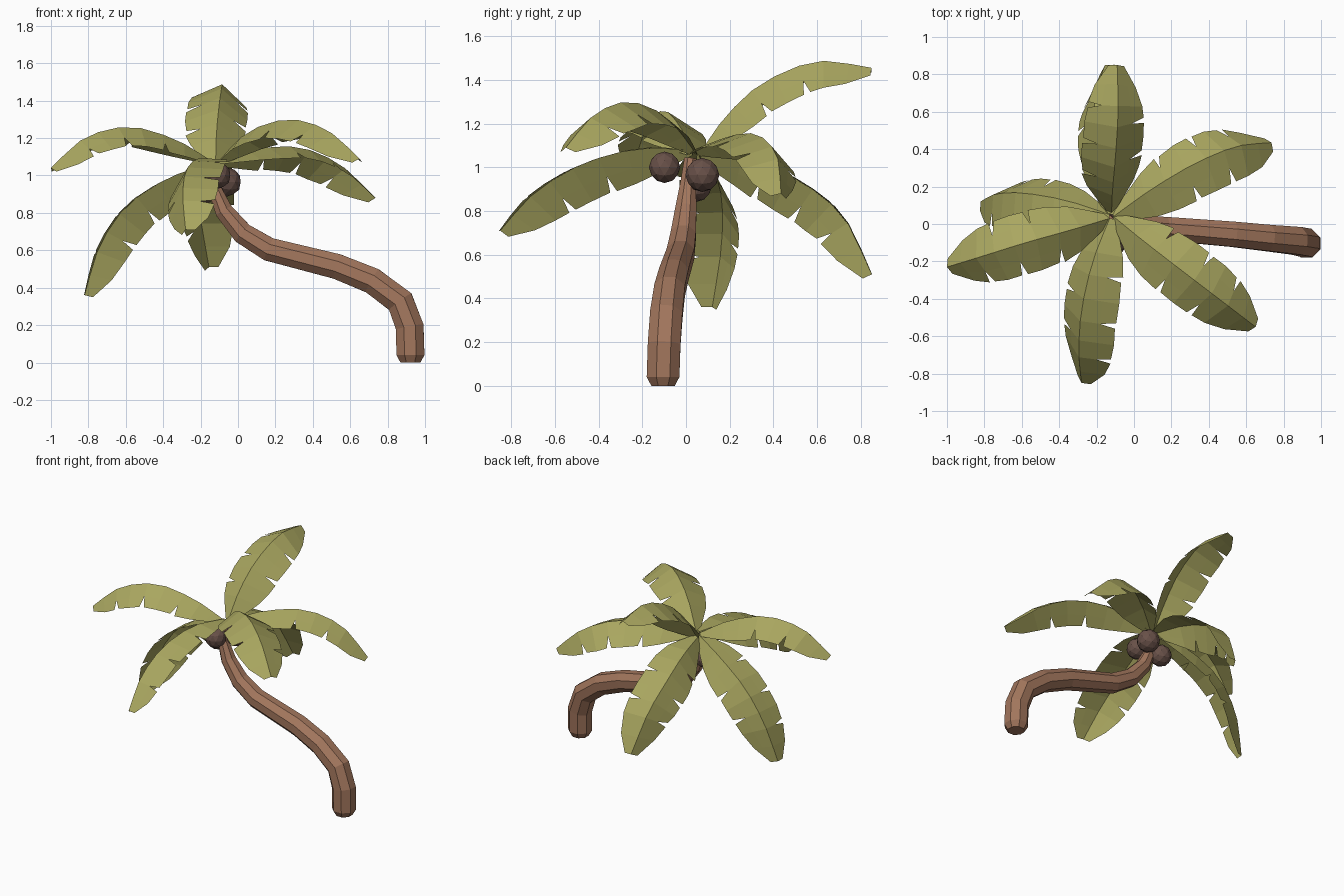
import bpy, bmesh, math
from mathutils import Vector as V

if "Cube" in bpy.data.objects:
    bpy.data.objects.remove(bpy.data.objects["Cube"])


def material(name, rgb):
    m = bpy.data.materials.new(name)
    m.diffuse_color = (*rgb, 1)
    m.use_nodes = True
    m.node_tree.nodes["Principled BSDF"].inputs["Base Color"].default_value = m.diffuse_color
    return m


LEAF = material("olive leaf", (0.40, 0.385, 0.117))
BARK = material("brown bark", (0.36, 0.18, 0.108))
NUT = material("dark coconut", (0.14, 0.082, 0.066))


def finish(bm, name, mat):
    me = bpy.data.meshes.new(name)
    bm.to_mesh(me)
    bm.free()
    me.materials.append(mat)
    ob = bpy.data.objects.new(name, me)
    bpy.context.collection.objects.link(ob)
    return ob


def spline(pts, t):
    """Catmull-Rom point at t in 0..1 along the given points."""
    p = [V(q) for q in pts]
    p = [2 * p[0] - p[1]] + p + [2 * p[-1] - p[-2]]
    n = len(pts) - 1
    i = min(int(t * n), n - 1)
    u = t * n - i
    a, b, c, d = p[i:i + 4]
    return 0.5 * (2 * b + (c - a) * u + (2 * a - 5 * b + 4 * c - d) * u ** 2
                  + (3 * b - a - 3 * c + d) * u ** 3)


# Trunk: eight-sided tube along a leaning path (x, y, z, radius)
path = [(.922, -.105, 0, .058), (.922, -.105, .04, .081), (.918, -.1, .19, .081),
        (.868, -.09, .325, .08), (.718, -.075, .437, .076), (.53, -.055, .513, .073),
        (.165, -.025, .605, .068), (.025, -.012, .69, .062), (-.075, 0, .81, .052),
        (-.125, .01, .93, .038), (-.14, .02, 1.04, .03)]
bm = bmesh.new()
rings = []
for i, (x, y, z, r) in enumerate(path):
    a, b = V(path[max(i - 1, 0)][:3]), V(path[min(i + 1, len(path) - 1)][:3])
    c = V((x, y, z))
    tan = (b - c).normalized() + (c - a).normalized()
    tan = V((0, 0, 1)) if i < 2 else tan.normalized()
    side = (V((0, 1, 0)) - tan * tan.y).normalized()
    up = side.cross(tan)
    angs = [math.tau * (k + .5) / 8 for k in range(8)]
    rings.append([bm.verts.new(c + r * (side * math.cos(t) + up * math.sin(t))) for t in angs])
for a, b in zip(rings, rings[1:]):
    for k in range(8):
        bm.faces.new((a[k], a[(k + 1) % 8], b[(k + 1) % 8], b[k]))
bm.faces.new(rings[0])
bm.faces.new(rings[-1])
bmesh.ops.recalc_face_normals(bm, faces=bm.faces)
finish(bm, "trunk", BARK)

# Coconuts
for i, (c, r) in enumerate([((-.06, .075, .965), .078), ((-.11, -.098, 1.0), .072),
                            ((-.19, .045, .915), .074)]):
    bm = bmesh.new()
    bmesh.ops.create_icosphere(bm, subdivisions=2, radius=r)
    bmesh.ops.translate(bm, verts=bm.verts, vec=c)
    finish(bm, f"coconut_{i + 1}", NUT)

# Leaves: folded sheets along a rib, rolled about it, with V notches torn into each edge
T = [0, .1, .2, .32, .44, .56, .67, .78, .9, 1]
W = [.15, .48, .76, .94, 1, 1, .98, .9, .68, .26]
NOTCH = {1: (3, 5, 7), -1: (4, 6)}


def leaf(name, rib, roll=0, half=.165, droop=.1):
    bm = bmesh.new()
    flat = V(rib[-1]) - V(rib[0])
    level = V((-flat.y, flat.x, 0)).normalized()
    cr, sr = math.cos(math.radians(roll)), math.sin(math.radians(roll))
    pts = []
    for t in T:
        p = spline(rib, t)
        tan = (spline(rib, min(t + .04, 1)) - spline(rib, max(t - .04, 0))).normalized()
        down = level.cross(tan).normalized()
        if down.dot(V((0, 0, -1))) < 0:
            down = -down
        pts.append((p, tan, level * cr - down * sr, down * cr + level * sr))
    mids = [bm.verts.new(p[0]) for p in pts]
    for s in (1, -1):
        inner, before, after = [], [], []
        for i, (p, tan, side, down) in enumerate(pts):
            off = W[i] * (side * s * half + down * droop)
            inner.append(bm.verts.new(p + off * .55))
            if i in NOTCH[s]:
                before.append(bm.verts.new(p + off - tan * .016))
                after.append(bm.verts.new(p + off * .98 + tan * .016))
            else:
                v = bm.verts.new(p + off)
                before.append(v)
                after.append(v)
        for i in range(len(T) - 1):
            for q in ((mids[i], mids[i + 1], inner[i + 1], inner[i]),
                      (inner[i], inner[i + 1], before[i + 1], after[i])):
                bm.faces.new(q if s < 0 else q[::-1])
    bmesh.ops.recalc_face_normals(bm, faces=bm.faces)
    if sum(f.normal.z for f in bm.faces) < 0:
        bmesh.ops.reverse_faces(bm, faces=bm.faces)
    finish(bm, name, LEAF)


leaf("leaf_back_upper", [(-.12, .06, 1.06), (-.115, .18, 1.23), (-.1, .35, 1.385),
                         (-.085, .6, 1.485), (-.09, .85, 1.455)], 10, .165, .11)
leaf("leaf_back_lower", [(-.14, .05, 1.06), (-.19, .3, 1.03), (-.215, .53, .93),
                         (-.2, .72, .77), (-.155, .85, .51)], -32)
leaf("leaf_back_right", [(-.11, .04, 1.07), (.1, .19, 1.14), (.33, .325, 1.15),
                         (.55, .415, 1.055), (.735, .435, .88)], -12)
leaf("leaf_front_right", [(-.11, .04, 1.07), (.05, -.09, 1.23), (.27, -.26, 1.3),
                          (.48, -.42, 1.24), (.65, -.55, 1.09)])
leaf("leaf_front", [(-.13, .03, 1.08), (-.22, -.2, 1.09), (-.28, -.46, 1.02),
                    (-.295, -.69, .885), (-.28, -.85, .71)], 28)
leaf("leaf_left", [(-.13, .03, 1.07), (-.33, -.03, 1.19), (-.58, -.1, 1.26),
                   (-.82, -.175, 1.2), (-1, -.23, 1.04)])
leaf("leaf_back_left", [(-.13, .05, 1.07), (-.36, .125, .99), (-.59, .165, .84),
                        (-.74, .16, .62), (-.82, .12, .36)], 30, .16)
